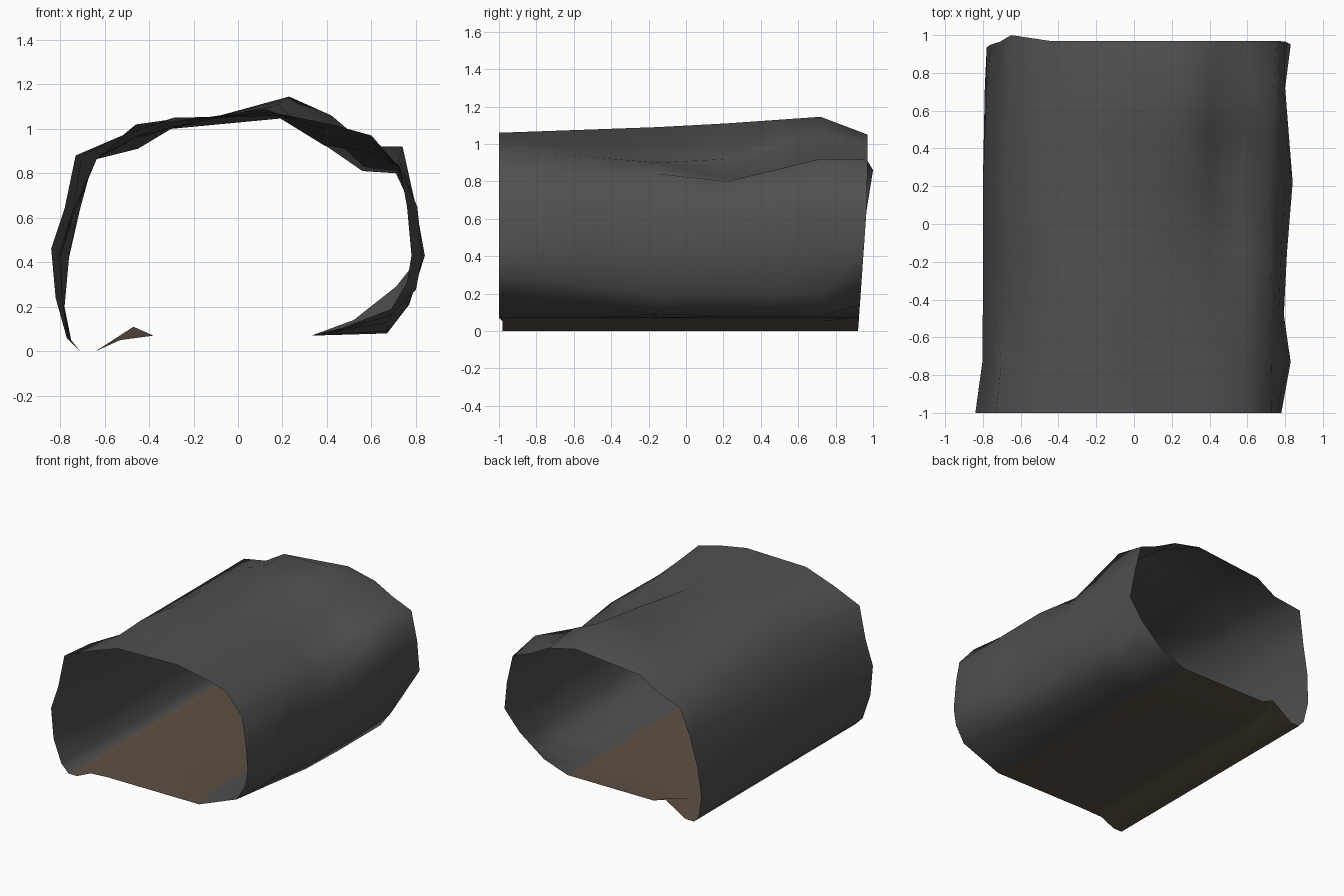
import bpy, bmesh
from mathutils import Vector

if "Cube" in bpy.data.objects:
    bpy.data.objects.remove(bpy.data.objects["Cube"])

def material(name, rgb):
    m = bpy.data.materials.new(name)
    m.diffuse_color = (*rgb, 1)
    m.use_nodes = True
    m.node_tree.nodes["Principled BSDF"].inputs["Base Color"].default_value = m.diffuse_color
    return m

rock = material("dark grey rock", (0.080, 0.080, 0.080))
soil = material("brown soil", (0.115, 0.082, 0.057))

# Floor profile (x, z), shared by all sections, left to right
FLOOR = [(-.71, 0), (-.64, 0), (-.53, .05), (-.38, .07), (.33, .07)]

# Rock profiles (x, z): right wall, shoulder, crown, left wall
FRONT = [(.69, .19), (.76, .31), (.78, .43), (.76, .65), (.73, .82), (.60, .97),
         (.42, 1.02), (.20, 1.06), (-.29, 1.05), (-.52, .97), (-.73, .88),
         (-.78, .64), (-.84, .46), (-.82, .24), (-.77, .06)]
NEAR = [(.67, .09), (.76, .20), (.81, .43), (.78, .65), (.72, .84), (.58, .90),
        (.38, .93), (.12, 1.09), (-.29, 1.03), (-.42, 1.01), (-.64, .87),
        (-.73, .64), (-.80, .42), (-.80, .20), (-.75, .05)]
MIDDLE = [(.67, .08), (.77, .21), (.84, .43), (.80, .65), (.71, .80), (.56, .81),
          (.40, .92), (.18, 1.11), (-.29, 1.01), (-.47, .96), (-.65, .86),
          (-.74, .64), (-.80, .42), (-.80, .20), (-.75, .05)]
RIDGE = [(.67, .08), (.76, .20), (.80, .43), (.80, .65), (.74, .92), (.62, .89),
         (.42, 1.06), (.23, 1.145), (-.30, 1.00), (-.47, .95), (-.65, .86),
         (-.72, .64), (-.78, .42), (-.79, .20), (-.75, .05)]
BACK = [(.52, .14), (.71, .29), (.83, .44), (.80, .65), (.75, .86), (.60, .92),
        (.45, 1.00), (.23, 1.05), (-.30, 1.00), (-.45, .91), (-.65, .86),
        (-.71, .64), (-.76, .42), (-.78, .20), (-.75, .05)]
KEYS = [(-.99, FRONT), (-.15, NEAR), (.22, MIDDLE), (.72, RIDGE), (.96, BACK)]

# Local bulges: row -> {profile index: (dx, dz)}
RIGHT, LEFT = (1, 2, 3), (11, 12, 13)
BULGE = {-.73: {**{i: (.04, 0) for i in RIGHT}, **{i: (.025, 0) for i in LEFT}},
         -.48: {**{i: (-.005, 0) for i in RIGHT}, **{i: (.015, 0) for i in LEFT},
                9: (0, .025), 10: (.04, -.01)}}

def section(y):
    for (y0, a), (y1, b) in zip(KEYS, KEYS[1:]):
        if y <= y1:
            t = (y - y0) / (y1 - y0)
            pts = [Vector(p).lerp(Vector(q), t) for p, q in zip(a, b)]
            break
    for i, d in BULGE.get(y, {}).items():
        pts[i] += Vector(d)
    floor = [Vector(p) for p in FLOOR]
    if y < -.9:
        floor[4].x = .38
    if y > .9:
        floor[2] = Vector((-.47, .11))       # little lump at the rear edge
    return floor + pts

bm = bmesh.new()
rings = []
for y in (-.99, -.73, -.48, -.15, .22, .48, .72, .96):
    ring = []
    for i, p in enumerate(section(y)):
        yy = y
        if y < -.9:
            yy = -.98 if p.y < .06 else -1.0
        if y > .9:                           # ragged rear rim
            yy = min(.97, .92 + .07 * p.y)
            if i == 15:
                yy = 1.0
        ring.append(bm.verts.new((p.x, yy, p.y)))
    rings.append(ring)

# Skin the open tube; the floor strips are soil
n = len(rings[0])
for a, b in zip(rings, rings[1:]):
    for i in range(n):
        j = (i + 1) % n
        f = bm.faces.new((a[i], a[j], b[j], b[i]))
        f.smooth = True
        f.material_index = 1 if i < 4 else 0
bmesh.ops.recalc_face_normals(bm, faces=bm.faces)

mesh = bpy.data.meshes.new("cave_tunnel")
bm.to_mesh(mesh)
bm.free()
mesh.materials.append(rock)
mesh.materials.append(soil)
obj = bpy.data.objects.new("cave_tunnel", mesh)
bpy.context.collection.objects.link(obj)
